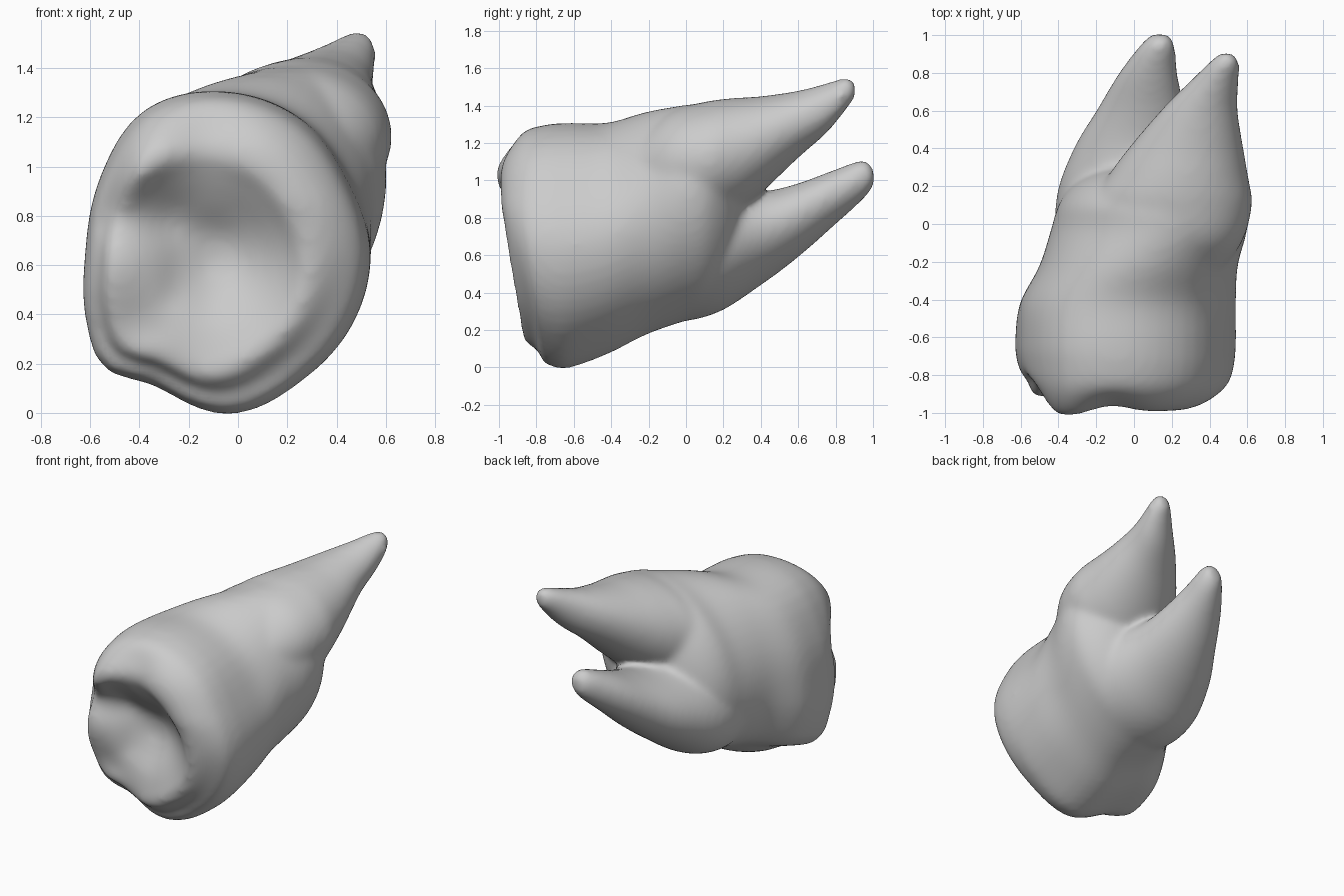
import bpy, bmesh, math
from mathutils import Vector

if "Cube" in bpy.data.objects:
    bpy.data.objects.remove(bpy.data.objects["Cube"])

N = 48
# crown outline radii every 30 degrees, counter-clockwise from +x, seen from the front
OUTLINE = [.58, .566, .61, .645, .665, .60, .58, .64, .61, .655, .60, .585]


def catmull(a, b, c, d, t):
    return (b * 2 + (c - a) * t + (a * 2 - b * 5 + c * 4 - d) * t * t
            + (b * 3 - a - c * 3 + d) * t ** 3) * 0.5


def outline_radius(ang):
    k = ang / (math.pi / 6)
    i = int(k)
    corner = .06 * math.exp(-((ang - 3.9) / .2) ** 2)   # lower left cusp
    return corner + catmull(*[OUTLINE[(i + j) % 12] for j in (-1, 0, 1, 2)], k - i)


def ring(y, x0, x1, z0, z1, w=1.0, shift=0.0):
    """Section filling a box: w=0 gives the crown outline, w=1 a slanted ellipse."""
    pts = []
    for i in range(N):
        a = 2 * math.pi * i / N
        r = outline_radius(a)
        u = (1 - w) * r * math.cos(a) / .58 + w * math.cos(a)
        v = (1 - w) * r * math.sin(a) / .655 + w * math.sin(a + shift)
        pts.append(Vector(((x0 + x1) / 2 + u * (x1 - x0) / 2, y,
                           (z0 + z1) / 2 + v * (z1 - z0) / 2)))
    return pts


def loft(bm, rings, steps=4):
    """Skin a smooth closed tube through the rings."""
    n = len(rings)
    fine = []
    for k in range(n - 1):
        q = [rings[min(max(k + j, 0), n - 1)] for j in (-1, 0, 1, 2)]
        for s in range(steps):
            fine.append([catmull(q[0][i], q[1][i], q[2][i], q[3][i], s / steps)
                         for i in range(N)])
    fine.append(rings[-1])
    vs = [[bm.verts.new(p) for p in r] for r in fine]
    for a, b in zip(vs, vs[1:]):
        for i in range(N):
            j = (i + 1) % N
            bm.faces.new((a[i], a[j], b[j], b[i]))
    bm.faces.new(vs[0][::-1])
    bm.faces.new(vs[-1])


# chewing surface: central basin, grooves and notches (x, z, radius, depth)
DIPS = [(-.06, .70, .22, .21), (-.50, .80, .09, .09), (-.32, .82, .10, .09),
        (-.42, .32, .10, .05), (-.28, .13, .09, .05), (-.13, 1.12, .11, .06)]


def chew_offset(p):
    lean = 0.27 * max(0, .85 - p.z) + .5 * max(0, -.4 - p.x)
    return lean + sum(d * math.exp(-((p.x - x) ** 2 + (p.z - z) ** 2) / (2 * s * s))
                      for x, z, s, d in DIPS)


bm = bmesh.new()

# crown: chewing face (its rim sits low and left), side walls, then the neck
crown = []
for s, y, w, c in [(.03, -1.0, 1, 1), (.2, -1.01, 1, 1), (.38, -1.03, 1, 1),
                   (.55, -1.05, 1, 1), (.7, -1.07, 1, 1), (.83, -1.0, 1, .5),
                   (.94, -.88, .5, .1), (.985, -.75, .15, 0), (1.0, -.63, 0, 0)]:
    cx, cz = -.04 - .08 * c, .655 - .05 * c
    r = ring(y, cx - .58 * s, cx + .58 * s, cz - .66 * s, cz + .66 * s, 0)
    for p in r:
        p.y += w * chew_offset(p)
    crown.append(r)
crown += [ring(-.42, -.60, .54, .07, 1.315, .2, .05),
          ring(-.22, -.50, .55, .17, 1.37, .7, .12),
          ring(-.03, -.44, .60, .24, 1.40, 1, .2),
          ring(.10, -.40, .59, .29, 1.40, 1, .2),
          ring(.20, -.33, .51, .38, 1.30, 1, .2),
          ring(.27, -.22, .40, .52, 1.15, 1, .2),
          ring(.31, -.08, .28, .68, 1.0, 1, .2)]
loft(bm, crown)

# upper root
loft(bm, [ring(*b, 1, .1) for b in [
    (-.30, .05, .42, .85, 1.18), (-.10, -.16, .57, .76, 1.36),
    (.10, -.22, .625, .75, 1.42), (.25, -.14, .605, .81, 1.44),
    (.40, -.03, .58, .93, 1.45), (.60, .14, .55, 1.12, 1.48),
    (.75, .29, .555, 1.25, 1.52), (.85, .39, .56, 1.37, 1.55),
    (.905, .45, .525, 1.44, 1.53)]])

# lower root
loft(bm, [ring(*b, 1, .15) for b in [
    (-.30, -.25, .25, .45, .80), (-.10, -.40, .44, .26, .93),
    (.15, -.41, .42, .285, .95), (.40, -.32, .32, .44, .94),
    (.60, -.20, .27, .59, .985), (.80, -.08, .23, .765, 1.06),
    (.95, .035, .215, .90, 1.11), (1.005, .09, .18, .97, 1.06)]])

bmesh.ops.recalc_face_normals(bm, faces=bm.faces)
mesh = bpy.data.meshes.new("molar_tooth")
bm.to_mesh(mesh)
bm.free()
tooth = bpy.data.objects.new("molar_tooth", mesh)
bpy.context.collection.objects.link(tooth)

# fuse crown and roots into one skin and soften the joints
fuse = tooth.modifiers.new("fuse", 'REMESH')
fuse.mode = 'VOXEL'
fuse.voxel_size = 0.02
fuse.use_smooth_shade = True
soften = tooth.modifiers.new("soften", 'SMOOTH')
soften.factor = 0.5
soften.iterations = 16
